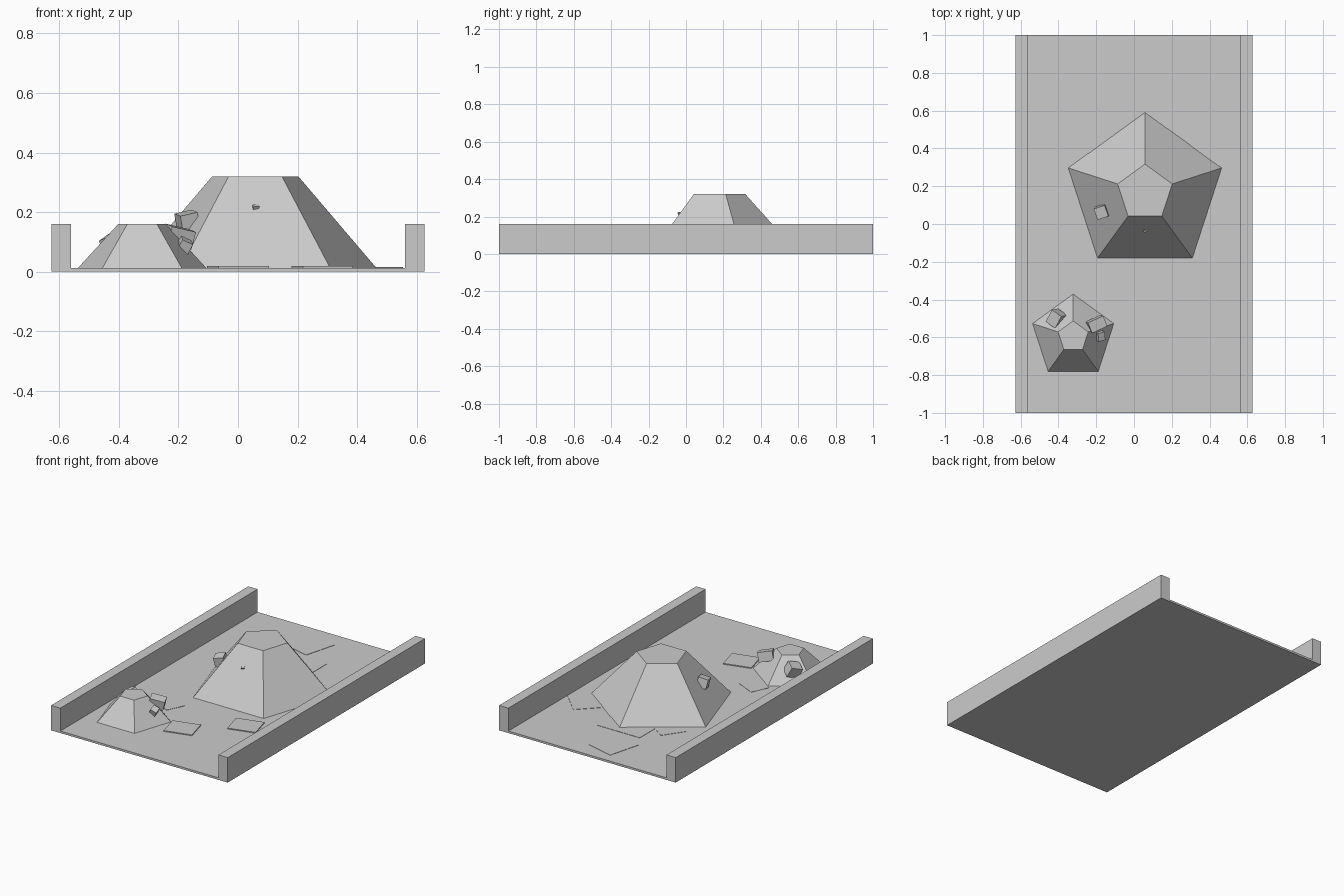
import bpy
import math

cube = bpy.data.objects.get("Cube")
if cube:
    bpy.data.objects.remove(cube, do_unlink=True)

stone = bpy.data.materials.new("grey_stone")
stone.use_nodes = True
GREY = (0.6, 0.6, 0.6, 1)
stone.diffuse_color = GREY
stone.node_tree.nodes["Principled BSDF"].inputs["Base Color"].default_value = GREY

FLOOR = 0.013


def finish(name):
    obj = bpy.context.object
    obj.name = name
    obj.data.materials.append(stone)
    return obj


def box(name, centre, size, turn=(0, 0, 0)):
    bpy.ops.mesh.primitive_cube_add(size=1, location=centre,
                                    rotation=[math.radians(a) for a in turn])
    obj = finish(name)
    obj.scale = size
    return obj


def mound(name, x, y, base, top, height):
    """Five-sided truncated cone with one corner pointing to the back."""
    bpy.ops.mesh.primitive_cone_add(vertices=5, radius1=base, radius2=top,
                                    depth=height - FLOOR,
                                    location=(x, y, (height + FLOOR) / 2))
    return finish(name)


def tile(name, x, y, size, turn, rise):
    """Paving slab lying on the floor."""
    depth = FLOOR + rise - 0.004
    return box(name, (x, y, 0.004 + depth / 2), (*size, depth), (0, 0, turn))


# Floor and side walls
box("floor", (0, 0, FLOOR / 2), (1.2, 2, FLOOR))
for side, sign in (("left", 1), ("right", -1)):
    box(side + "_wall", (sign * 0.594, 0, 0.08), (0.066, 2, 0.16))

# Rubble mounds
mound("large_mound", 0.058, 0.165, 0.427, 0.152, 0.32)
mound("small_mound", -0.322, -0.597, 0.226, 0.084, 0.16)

# Rocks half sunk in the slopes
box("large_mound_rock", (-0.17, 0.066, 0.168), (0.062, 0.062, 0.06), (8, -12, 18))
box("large_mound_chip", (0.06, -0.035, 0.217), (0.02, 0.012, 0.012), (30, 0, 20))
box("back_rock", (-0.41, -0.50, 0.095), (0.065, 0.075, 0.07), (20, -20, -35))
box("side_rock", (-0.20, -0.53, 0.118), (0.09, 0.06, 0.06), (10, 12, 25))
box("side_chip", (-0.185, -0.59, 0.08), (0.04, 0.045, 0.06), (20, 25, 15))

# Raised slabs at the front
tile("front_slab", 0, -0.565, (0.175, 0.15), 15, 0.006)
tile("middle_slab", 0.283, -0.324, (0.175, 0.15), 15, 0.006)

# Slabs almost level with the floor
tile("far_slab", -0.052, 0.804, (0.19, 0.22), -15, 0.002)
tile("back_slab", 0.03, 0.55, (0.3, 0.18), 0, 0.002)
tile("back_right_slab", -0.18, 0.43, (0.165, 0.16), -35, 0.002)
tile("left_slab", 0.423, 0.413, (0.18, 0.19), 45, 0.002)
tile("right_slab", -0.254, -0.329, (0.135, 0.12), -25, 0.002)
